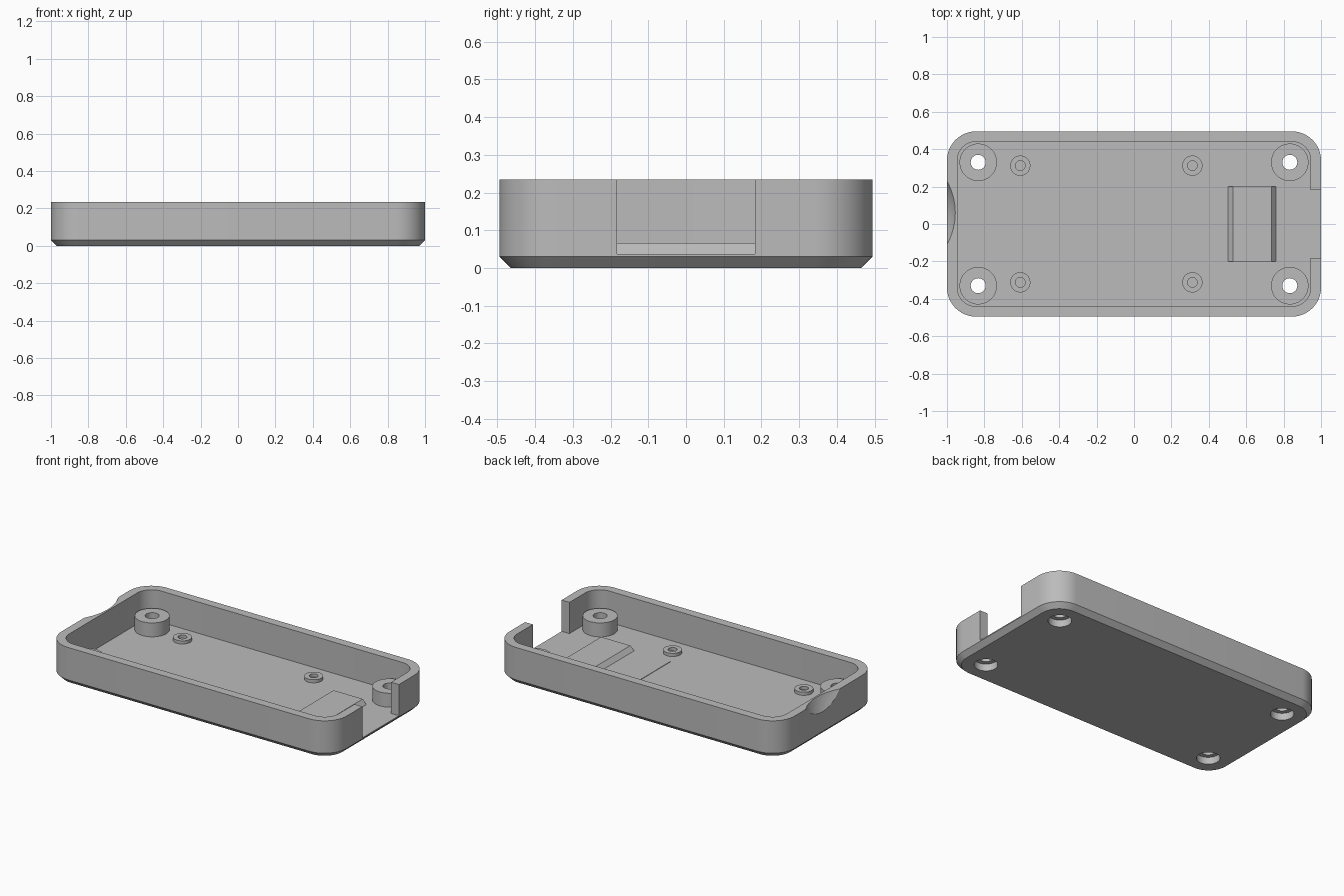
import bpy, bmesh, math

if "Cube" in bpy.data.objects:
    bpy.data.objects.remove(bpy.data.objects["Cube"], do_unlink=True)

FLOOR, RIM = 0.037, 0.235

grey = bpy.data.materials.new("plain grey")
grey.use_nodes = True
grey.diffuse_color = (0.5, 0.5, 0.5, 1)
grey.node_tree.nodes["Principled BSDF"].inputs["Base Color"].default_value = (0.5, 0.5, 0.5, 1)


def finish(name, bm):
    bmesh.ops.recalc_face_normals(bm, faces=bm.faces)
    mesh = bpy.data.meshes.new(name)
    bm.to_mesh(mesh)
    bm.free()
    mesh.materials.append(grey)
    obj = bpy.data.objects.new(name, mesh)
    bpy.context.collection.objects.link(obj)
    return obj


def activate(obj):
    bpy.ops.object.select_all(action="DESELECT")
    obj.select_set(True)
    bpy.context.view_layer.objects.active = obj


def smooth(obj):
    activate(obj)
    bpy.ops.object.shade_smooth_by_angle(angle=math.radians(30))


def rounded_ring(bm, hx, hy, r, z, steps=12):
    """Vertices of a rounded rectangle at height z."""
    ring = []
    for k, (sx, sy) in enumerate([(1, 1), (-1, 1), (-1, -1), (1, -1)]):
        for i in range(steps + 1):
            a = math.pi / 2 * (k + i / steps)
            ring.append(bm.verts.new((sx * (hx - r) + r * math.cos(a),
                                      sy * (hy - r) + r * math.sin(a), z)))
    return ring


def bridge(bm, a, b):
    for i in range(len(a)):
        j = (i + 1) % len(a)
        bm.faces.new((a[i], a[j], b[j], b[i]))


def lathe(name, profile, x, y, steps=48):
    """Closed profile of (radius, height) turned about a vertical axis."""
    bm = bmesh.new()
    rings = [[bm.verts.new((x + r * math.cos(math.tau * i / steps),
                            y + r * math.sin(math.tau * i / steps), z))
              for i in range(steps)] for r, z in profile]
    for k in range(len(rings)):
        bridge(bm, rings[k - 1], rings[k])
    return finish(name, bm)


def prism(name, profile, half_y):
    """Profile of (x, z) extruded across y."""
    bm = bmesh.new()
    a, b = [[bm.verts.new((x, s * half_y, z)) for x, z in profile] for s in (-1, 1)]
    bm.faces.new(a)
    bm.faces.new(b)
    bridge(bm, a, b)
    return finish(name, bm)


def cut(target, cutter):
    activate(target)
    mod = target.modifiers.new("cut", "BOOLEAN")
    mod.operation, mod.solver, mod.object = "DIFFERENCE", "EXACT", cutter
    bpy.ops.object.modifier_apply(modifier=mod.name)
    bpy.data.objects.remove(cutter, do_unlink=True)


# Open tray with chamfered base
bm = bmesh.new()
rings = [rounded_ring(bm, *spec) for spec in [
    (0.97, 0.465, 0.125, 0), (1, 0.495, 0.155, 0.03), (1, 0.495, 0.155, RIM),
    (0.945, 0.44, 0.1, RIM), (0.945, 0.44, 0.1, FLOOR)]]
for lower, upper in zip(rings, rings[1:]):
    bridge(bm, lower, upper)
bm.faces.new(rings[0])
bm.faces.new(rings[-1])
tray = finish("tray", bm)

# Opening in the end wall
cut(tray, prism("notch_cutter", [(0.9, FLOOR), (1.1, FLOOR), (1.1, 0.4), (0.9, 0.4)], 0.183))

# Finger scoop in the opposite wall
bm = bmesh.new()
bmesh.ops.create_uvsphere(bm, u_segments=96, v_segments=48, radius=0.371)
bmesh.ops.translate(bm, verts=bm.verts, vec=(-1.299, 0.06, 0.375))
cut(tray, finish("scoop_cutter", bm))

# Corner screw posts with counterbored holes
corners = [(x, y) for x in (-0.833, 0.833) for y in (-0.33, 0.33)]
for n, (x, y) in enumerate(corners):
    bm = bmesh.new()
    bmesh.ops.create_cone(bm, cap_ends=True, segments=48, radius1=0.068, radius2=0.068, depth=0.2)
    bmesh.ops.translate(bm, verts=bm.verts, vec=(x, y, 0))
    cut(tray, finish("bore_cutter", bm))
    smooth(lathe(f"screw_post_{n + 1}", [
        (0.1, 0.035), (0.1, 0.125), (0.04, 0.125),
        (0.04, 0.045), (0.068, 0.045), (0.068, 0.035)], x, y))
smooth(tray)

# Small mounting bosses
spots = [(x, y) for x in (-0.608, 0.312) for y in (-0.312, 0.312)]
for n, (x, y) in enumerate(spots):
    smooth(lathe(f"boss_{n + 1}", [(0.054, 0.03), (0.054, 0.057), (0.026, 0.057), (0.026, 0.03)], x, y))

# Sloped support block and thin pad beside it
prism("support_block", [(0.5, 0.03), (0.5, FLOOR), (0.53, 0.066), (0.735, 0.066),
                        (0.76, FLOOR), (0.76, 0.03)], 0.2)
prism("floor_pad", [(0.25, 0.03), (0.25, 0.04), (0.505, 0.04), (0.505, 0.03)], 0.2)
